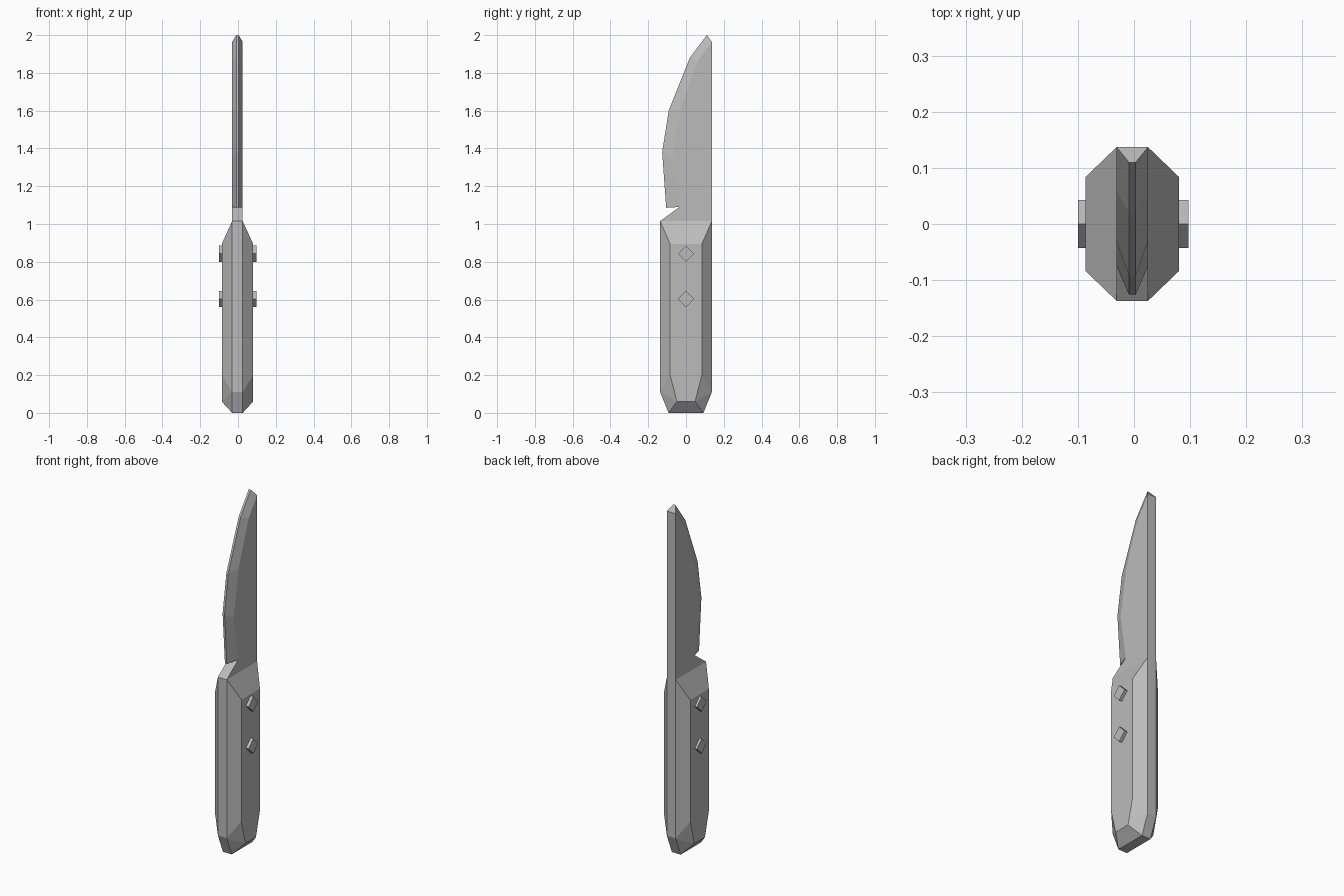
import bpy, bmesh, math

cube = bpy.data.objects.get("Cube")
if cube:
    bpy.data.objects.remove(cube, do_unlink=True)

MID = -0.003      # centre plane of the knife
HALF = 0.028      # half thickness of the blade

grey = bpy.data.materials.new("plain grey")
grey.use_nodes = True
grey.diffuse_color = (0.5, 0.5, 0.5, 1)
grey.node_tree.nodes["Principled BSDF"].inputs["Base Color"].default_value = (0.5, 0.5, 0.5, 1)


def finish(bm, name):
    bmesh.ops.recalc_face_normals(bm, faces=bm.faces)
    mesh = bpy.data.meshes.new(name)
    bm.to_mesh(mesh)
    bm.free()
    mesh.materials.append(grey)
    obj = bpy.data.objects.new(name, mesh)
    bpy.context.collection.objects.link(obj)
    return obj


# Handle: faceted grip, one quadrant of corners mirrored four ways
bm = bmesh.new()
corners = [(HALF, 0.137, 1.015), (0.083, 0.084, 0.895), (0.083, 0.084, 0.2),
           (0.083, 0.048, 0.06), (HALF, 0.092, 0), (HALF, 0.137, 0.11)]
for x, y, z in corners:
    for sx in (-1, 1):
        for sy in (-1, 1):
            bm.verts.new((MID + sx * x, sy * y, z))
bmesh.ops.convex_hull(bm, input=bm.verts)
bmesh.ops.dissolve_limit(bm, angle_limit=math.radians(2), verts=bm.verts, edges=bm.edges)
finish(bm, "handle")

# Blade: thick body with a ground bevel running to a thin cutting edge
edge = [(-0.105, 1.086), (-0.126, 1.38), (-0.092, 1.6), (0.02, 1.88), (0.11, 2.0)]
body = [(-0.035, 1.09), (-0.075, 1.34), (-0.03, 1.61), (0.06, 1.86), (0.137, 1.965),
        (0.137, 1.015), (-0.137, 1.015)]
bm = bmesh.new()
sides = []
for s in (-1, 1):
    thin = [bm.verts.new((MID + s * 0.006, y, z)) for y, z in edge]
    thick = [bm.verts.new((MID + s * HALF, y, z)) for y, z in body]
    bm.faces.new(thick)
    for i in range(len(edge) - 1):
        bm.faces.new((thin[i], thin[i + 1], thick[i + 1], thick[i]))
    # outline runs up the cutting edge, down the spine and round the notch
    sides.append(thin + thick[4:] + thick[:1])
left, right = sides
for i in range(len(left)):
    j = (i + 1) % len(left)
    bm.faces.new((left[i], left[j], right[j], right[i]))
finish(bm, "blade")

# Rivets: square pins set on their corners through the handle
for name, z in (("upper_rivet", 0.843), ("lower_rivet", 0.603)):
    bm = bmesh.new()
    bmesh.ops.create_cube(bm, size=1)
    bmesh.ops.scale(bm, vec=(0.197, 0.061, 0.061), verts=bm.verts)
    rivet = finish(bm, name)
    rivet.rotation_euler.x = math.radians(45)
    rivet.location = (-0.001, 0, z)
